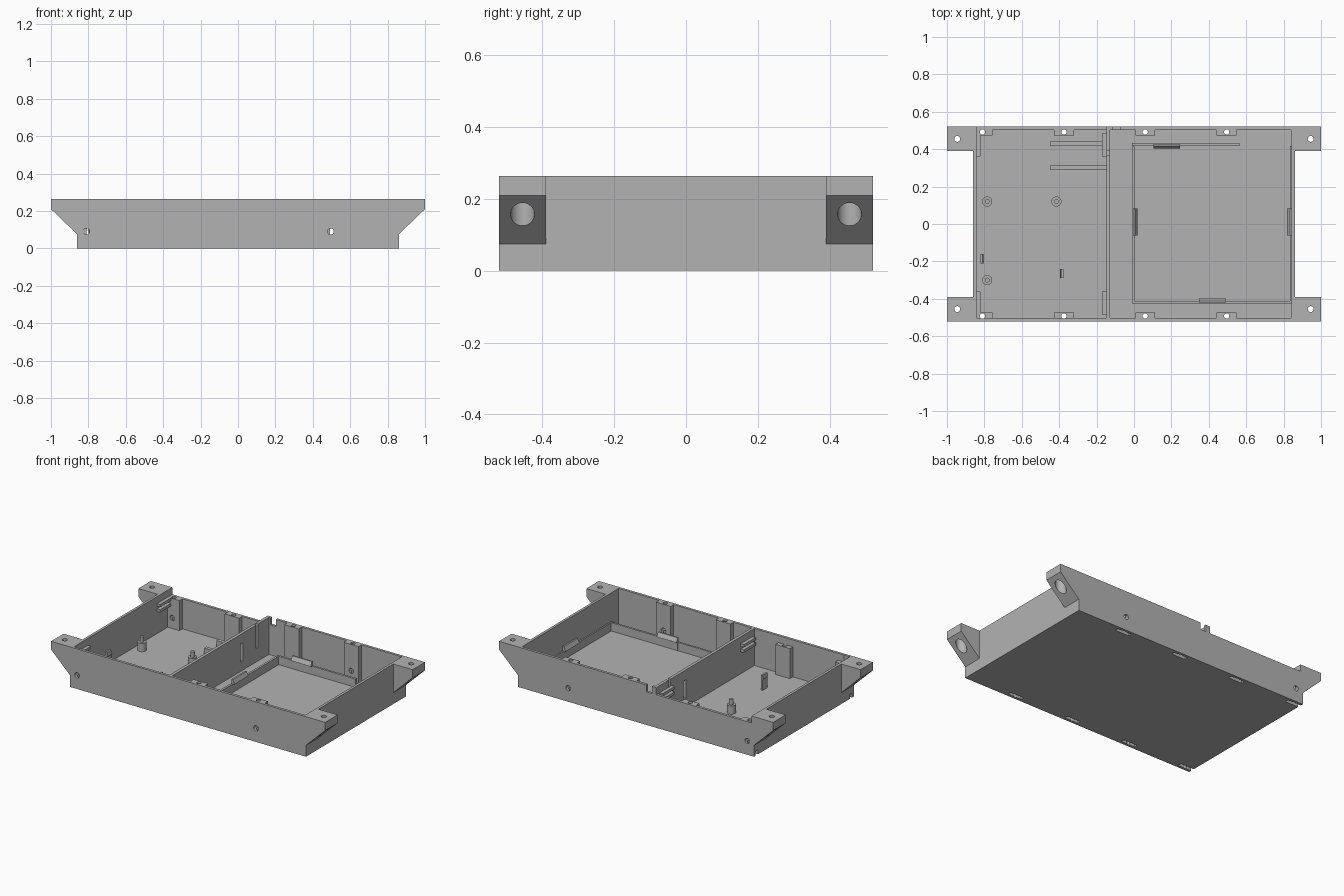
import bpy, bmesh, math
from mathutils import Matrix, Vector

cube = bpy.data.objects.get("Cube")
if cube:
    bpy.data.objects.remove(cube, do_unlink=True)

grey = bpy.data.materials.new("plain_grey")
grey.use_nodes = True
grey.diffuse_color = (0.45, 0.45, 0.45, 1)
grey.node_tree.nodes["Principled BSDF"].inputs["Base Color"].default_value = grey.diffuse_color
grey.node_tree.nodes["Principled BSDF"].inputs["Roughness"].default_value = 0.7

H, LOW, FLOOR = 0.264, 0.218, 0.02     # rim, lowered rim, floor top
X, Y = 0.86, 0.52                      # outer half sizes
IX, IY = 0.843, 0.503                  # inner half sizes
SIDES = (-1, 1)


def finish(name, bm):
    bmesh.ops.recalc_face_normals(bm, faces=bm.faces)
    me = bpy.data.meshes.new(name)
    bm.to_mesh(me)
    bm.free()
    me.materials.append(grey)
    ob = bpy.data.objects.new(name, me)
    bpy.context.scene.collection.objects.link(ob)
    return ob


def box(name, x0, x1, y0, y1, z0, z1):
    bm = bmesh.new()
    size = Matrix.Diagonal((x1 - x0, y1 - y0, z1 - z0, 1))
    mid = Matrix.Translation(((x0 + x1) / 2, (y0 + y1) / 2, (z0 + z1) / 2))
    bmesh.ops.create_cube(bm, size=1, matrix=mid @ size)
    return finish(name, bm)


def rod(name, r, start, end, sides=24):
    a, b = Vector(start), Vector(end)
    turn = (b - a).to_track_quat('Z', 'Y').to_matrix().to_4x4()
    bm = bmesh.new()
    bmesh.ops.create_cone(bm, cap_ends=True, segments=sides, radius1=r, radius2=r,
                          depth=(b - a).length, matrix=Matrix.Translation((a + b) / 2) @ turn)
    return finish(name, bm)


def prism(name, profile, half, matrix):
    """Extrude an x-z profile along y, then place it."""
    bm = bmesh.new()
    face = bm.faces.new([bm.verts.new((x, -half, z)) for x, z in profile])
    out = bmesh.ops.extrude_face_region(bm, geom=[face])
    moved = [v for v in out["geom"] if isinstance(v, bmesh.types.BMVert)]
    bmesh.ops.translate(bm, vec=(0, 2 * half, 0), verts=moved)
    bm.transform(matrix)
    return finish(name, bm)


def smooth(ob):
    bpy.ops.object.select_all(action='DESELECT')
    ob.select_set(True)
    bpy.context.view_layer.objects.active = ob
    bpy.ops.object.shade_smooth_by_angle(angle=math.radians(30))


def cut(ob, cutters):
    bpy.context.view_layer.objects.active = ob
    for c in cutters:
        m = ob.modifiers.new("cut", 'BOOLEAN')
        m.operation, m.solver, m.object = 'DIFFERENCE', 'EXACT', c
        bpy.ops.object.modifier_apply(modifier=m.name)
    smooth(ob)


def drop(cutters):
    for c in cutters:
        bpy.data.objects.remove(c, do_unlink=True)


# Screw posts along the long walls, with holes and bottom pockets
posts, holes = [], []
for sy in SIDES:
    for x in (-0.81, -0.375, 0.06, 0.495):
        x0 = -IX if x < -0.8 else x - 0.053
        y0, y1 = sorted((sy * 0.472, sy * IY))
        top = LOW if x < -0.14 else H
        post = box("screw_post", x0, x + 0.053, y0, y1, 0.01, top)
        hole = rod("hole", 0.014, (x, sy * 0.492, -0.05), (x, sy * 0.492, 0.4))
        y0, y1 = sorted((sy * 0.478, sy * 0.502))
        pocket = box("pocket", x - 0.05, x + 0.05, y0, y1, -0.05, 0.03)
        holes += [hole, pocket]
        posts.append((post, [hole, pocket]))
side_holes = [rod("hole", 0.017, (x, -0.7, 0.09), (x, 0.7, 0.09)) for x in (-0.81, 0.495)]
for post, own in posts:
    cut(post, own + side_holes)

# Open case: two bays, lowered back rim, cable notch, slots in the divider
case = box("case", -X, X, -Y, Y, 0, H)
cavities = [
    box("left_bay", -IX, -0.147, -IY, IY, FLOOR, 1),
    box("right_bay", -0.127, IX, -IY, IY, FLOOR, 1),
    box("lid_entry", -IX, -0.147, 0.45, 0.6, LOW, 1),
    box("notch", -0.115, -0.075, 0.45, 0.6, LOW, 1),
    box("slot", -0.2, -0.1, 0.37, 0.39, 0.11, 1),
    box("slot", -0.2, -0.1, 0.21, 0.235, 0.08, 0.2),
]
cut(case, cavities + holes + side_holes)
drop(cavities + holes + side_holes)

# Mounting ears with sloped undersides and stepped screw holes
for sx in SIDES:
    for sy in SIDES:
        x, y = sx * 0.945, sy * 0.455
        ear = prism("mounting_ear",
                    [(sx * 0.859, 0.074), (sx, 0.21), (sx, H), (sx * 0.859, H)],
                    0.065, Matrix.Translation((0, y, 0)))
        tools = [rod("hole", 0.016, (x, y, 0), (x, y, 0.4)),
                 rod("bore", 0.033, (x, y, 0), (x, y, 0.225), 32)]
        cut(ear, tools)
        drop(tools)

# Lid rails in the corners of the left bay
for sy in SIDES:
    y0, y1 = sorted((sy * 0.36, sy * 0.485))
    for x0, x1 in ((-IX, -0.82), (-0.17, -0.147)):
        for z in (0.165, 0.2):
            box("lid_rail", x0, x1, y0, y1, z, z + 0.018)

# Board standoffs with pins
for x, y in ((-0.785, 0.12), (-0.415, 0.12), (-0.785, -0.3)):
    smooth(rod("standoff", 0.027, (x, y, 0.01), (x, y, 0.075)))
    smooth(rod("standoff_pin", 0.013, (x, y, 0.07), (x, y, 0.11), 16))

# Board clips: thin upright with a hooked tip
for x, y, s in ((-0.815, -0.185, 1), (-0.385, -0.265, -1)):
    prism("board_clip", [(-0.007, 0.01), (0.005, 0.01), (0.005, 0.09), (0.01, 0.095),
                         (0.005, 0.12), (-0.007, 0.12)], 0.025,
          Matrix.Translation((x, y, 0)) @ Matrix.Rotation(0 if s > 0 else math.pi, 4, 'Z'))

# Low floor ribs
for y in (0.43, 0.3):
    box("floor_rib", -0.45, -0.147, y - 0.012, y + 0.012, 0.01, 0.058)

# Tray lip in the right bay
LIP = 0.075
box("tray_lip_left", -0.01, 0.004, -0.425, 0.415, 0.01, LIP)
box("tray_lip_front", -0.01, IX, -0.425, -0.412, 0.01, LIP)
box("tray_lip_back", -0.01, 0.565, 0.418, 0.432, 0.01, LIP)
box("tray_lip_right", 0.834, IX, -0.412, 0.418, 0.01, LIP)

# Snap catches in the middle of each lip, hooks facing inward
for x, y, turn in ((0.004, 0.01, 0), (0.42, -0.412, 90), (0.834, 0.01, 180), (0.175, 0.418, 270)):
    prism("tray_catch", [(-0.009, 0.01), (0.001, 0.01), (0.001, 0.07), (0.015, 0.078),
                         (0.001, 0.105), (-0.009, 0.105)], 0.072,
          Matrix.Translation((x, y, 0)) @ Matrix.Rotation(math.radians(turn), 4, 'Z'))
